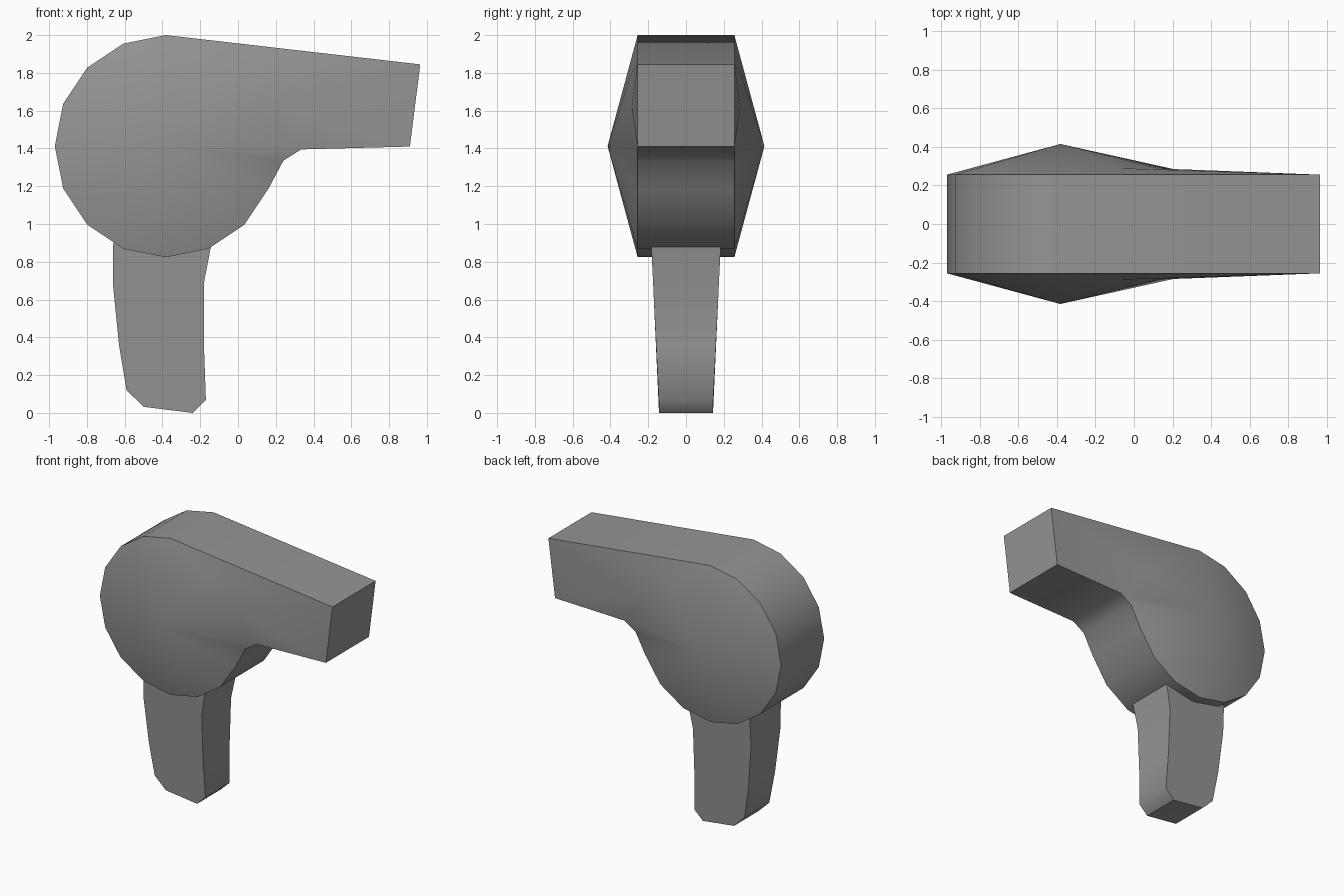
import bpy
import bmesh
from math import cos, sin, radians

if "Cube" in bpy.data.objects:
    bpy.data.objects.remove(bpy.data.objects["Cube"])

grey = bpy.data.materials.new("plain grey")
grey.use_nodes = True
colour = (0.3, 0.3, 0.3, 1)
grey.diffuse_color = colour
grey.node_tree.nodes["Principled BSDF"].inputs["Base Color"].default_value = colour


def finish(name, bm):
    bmesh.ops.recalc_face_normals(bm, faces=bm.faces)
    mesh = bpy.data.meshes.new(name)
    bm.to_mesh(mesh)
    bm.free()
    obj = bpy.data.objects.new(name, mesh)
    bpy.context.collection.objects.link(obj)
    mesh.materials.append(grey)
    bpy.ops.object.select_all(action="DESELECT")
    obj.select_set(True)
    bpy.context.view_layer.objects.active = obj
    bpy.ops.object.shade_smooth_by_angle(angle=radians(50))


def wall(bm, profile, half_width):
    """Join a front and a back copy of an outline; return both rings."""
    rings = [[bm.verts.new((x, side * half_width(z), z)) for x, z in profile]
             for side in (-1, 1)]
    a, b = rings
    for i in range(len(profile)):
        j = (i + 1) % len(profile)
        bm.faces.new((a[i], a[j], b[j], b[i]))
    return rings


# Housing: round motor casing running into a tapered nozzle
CX, CZ, R = -0.382, 1.412, 0.588
arc = [(CX + R * cos(radians(90 + 22.5 * i)), CZ + R * sin(radians(90 + 22.5 * i)))
       for i in range(12)]
outline = arc + [(0.24, 1.335), (0.335, 1.395), (0.91, 1.41), (0.965, 1.845)]
bm = bmesh.new()
for side, ring in zip((-1, 1), wall(bm, outline, lambda z: 0.256)):
    # Each cheek rises to a shallow point, with a soft shoulder by the nozzle
    apex = bm.verts.new((CX, side * 0.415, CZ))
    upper = bm.verts.new((-0.07, side * 0.289, 1.8))
    shoulder = bm.verts.new((0.13, side * 0.288, 1.62))
    top, elbow, under, tip_low, tip_top = ring[0], *ring[-4:]
    for i in range(len(arc)):
        bm.faces.new((apex, ring[i], ring[i + 1]))
    for face in ((apex, elbow, under), (apex, under, shoulder),
                 (under, tip_low, shoulder), (tip_low, tip_top, shoulder),
                 (tip_top, upper, shoulder), (tip_top, top, upper),
                 (apex, shoulder, upper), (apex, upper, top)):
        bm.faces.new(face)
finish("housing", bm)

# Handle: slightly curved grip narrowing towards the bottom
grip = [(-0.66, 0.95), (-0.662, 0.68), (-0.63, 0.36), (-0.59, 0.12), (-0.5, 0.032),
        (-0.24, 0), (-0.17, 0.068), (-0.18, 0.35), (-0.18, 0.69), (-0.13, 0.95)]
bm = bmesh.new()
for ring in wall(bm, grip, lambda z: 0.143 + 0.049 * max(z - 0.05, 0)):
    bm.faces.new(ring)
finish("handle", bm)
